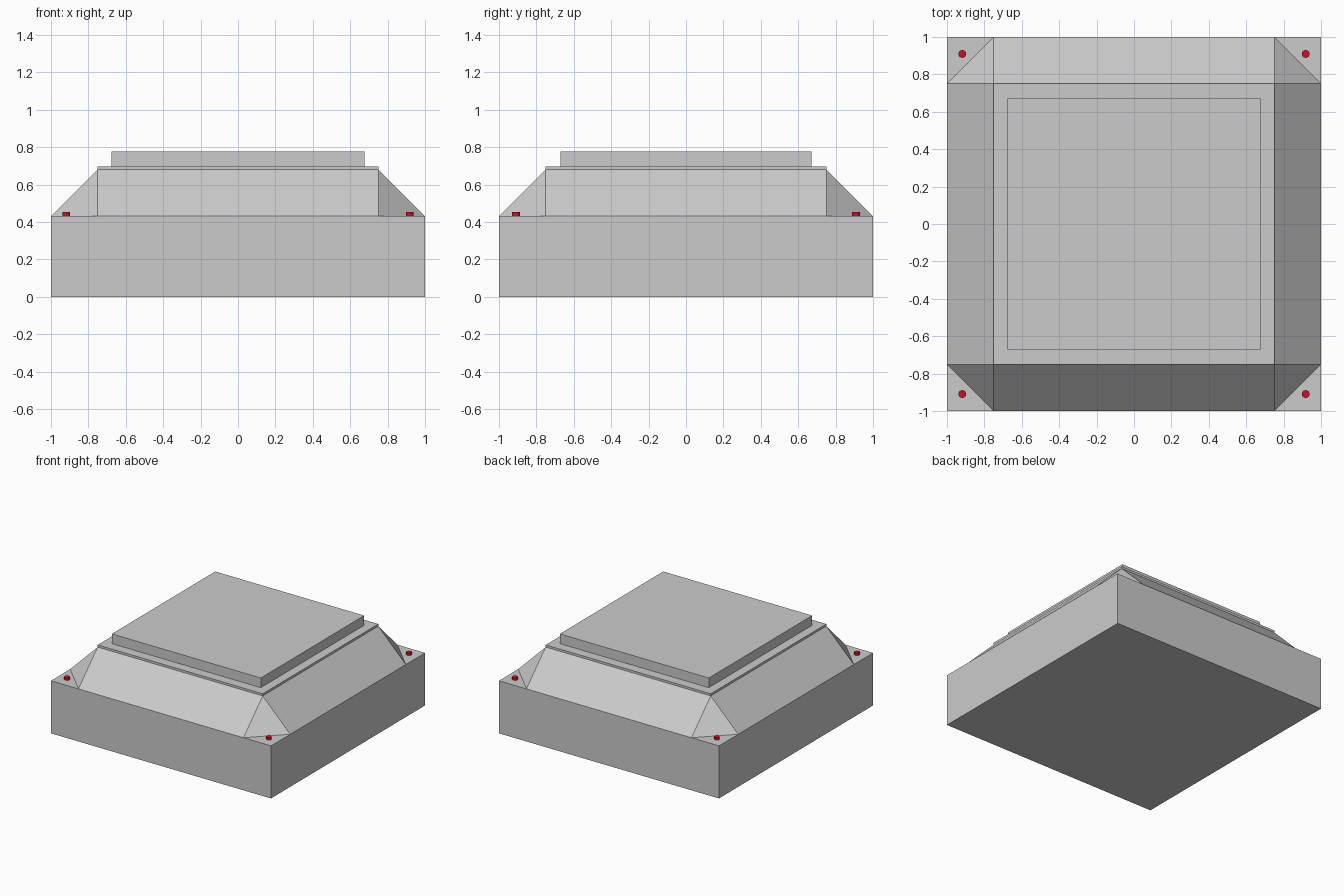
import bpy, bmesh

if "Cube" in bpy.data.objects:
    bpy.data.objects.remove(bpy.data.objects["Cube"])

BASE_Z, BEVEL_Z, RIM_Z, TOP_Z = 0.432, 0.68, 0.698, 0.778


def box(name, half_x, half_y, z0, z1):
    bpy.ops.mesh.primitive_cube_add(size=2, location=(0, 0, (z0 + z1) / 2))
    ob = bpy.context.object
    ob.name = name
    ob.scale = (half_x, half_y, (z1 - z0) / 2)
    bpy.ops.object.transform_apply(location=False, rotation=False, scale=True)
    return ob


# Square base block
box("base_block", 1, 1, 0, BASE_Z)

# Sloped shoulder: cut-corner footprint rising to a square
bm = bmesh.new()
for sx in (-1, 1):
    for sy in (-1, 1):
        for x, y, z in ((1, 0.75, BASE_Z), (0.75, 1, BASE_Z), (0.75, 0.75, BEVEL_Z)):
            bm.verts.new((sx * x, sy * y, z))
bmesh.ops.convex_hull(bm, input=bm.verts[:])
bmesh.ops.dissolve_limit(bm, angle_limit=0.01, verts=bm.verts[:], edges=bm.edges[:])
bmesh.ops.recalc_face_normals(bm, faces=bm.faces[:])
mesh = bpy.data.meshes.new("sloped_shoulder")
bm.to_mesh(mesh)
bm.free()
bpy.context.collection.objects.link(bpy.data.objects.new("sloped_shoulder", mesh))

# Thin rim and raised top plate
box("rim_plate", 0.75, 0.75, BEVEL_Z, RIM_Z)
box("top_plate", 0.677, 0.671, RIM_Z, TOP_Z)

# Red corner studs
red = bpy.data.materials.new("stud_red")
red.diffuse_color = (0.6, 0.005, 0.025, 1)
red.use_nodes = True
red.node_tree.nodes["Principled BSDF"].inputs["Base Color"].default_value = red.diffuse_color
for sx in (-1, 1):
    for sy in (-1, 1):
        bpy.ops.mesh.primitive_cylinder_add(
            vertices=16, radius=0.021, depth=0.021,
            location=(sx * 0.918, sy * 0.909, BASE_Z + 0.0105))
        stud = bpy.context.object
        stud.name = "corner_stud"
        stud.data.materials.append(red)
        bpy.ops.object.shade_smooth_by_angle()
